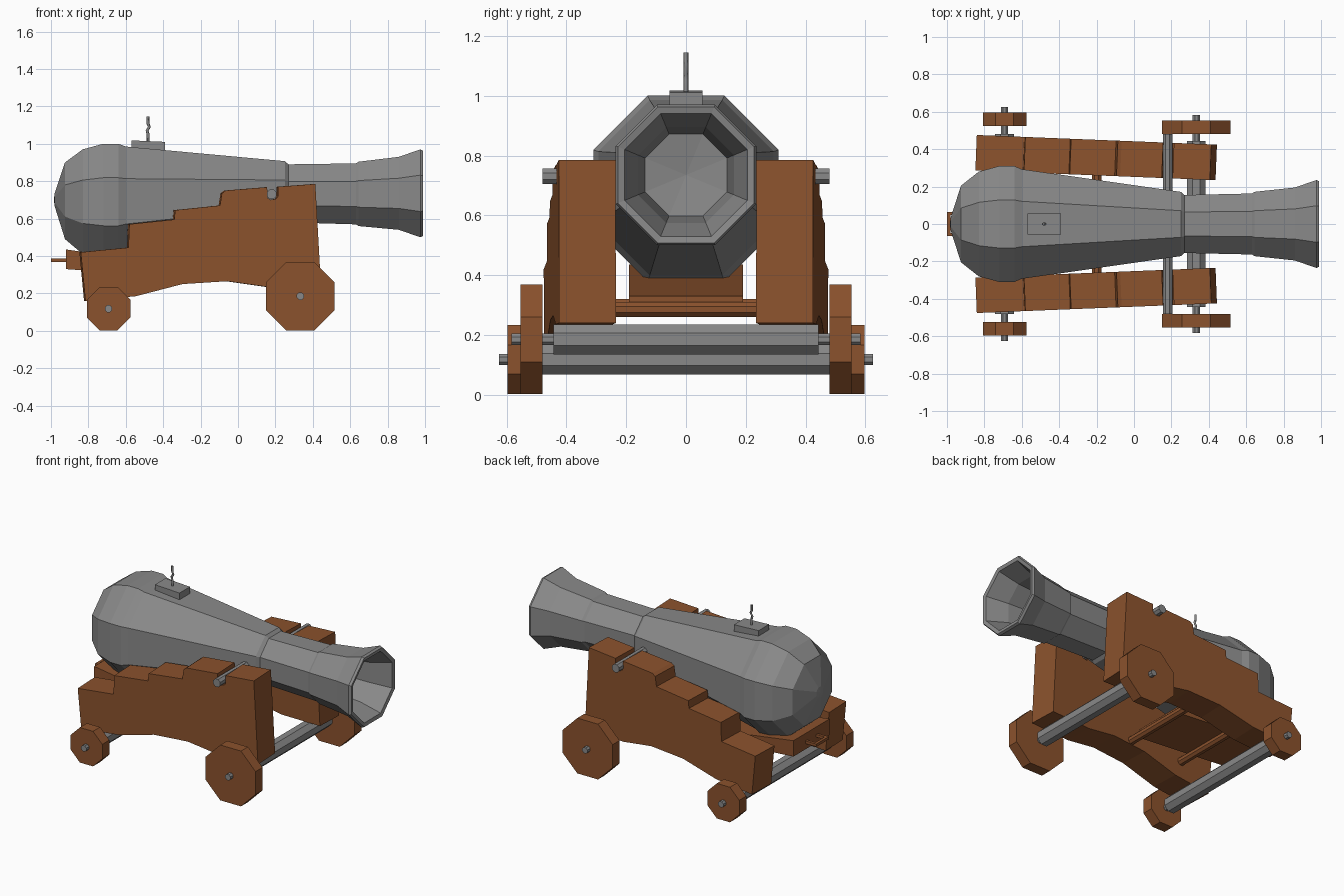
import bpy, bmesh, math
from mathutils import Matrix, Vector

if "Cube" in bpy.data.objects:
    bpy.data.objects.remove(bpy.data.objects["Cube"], do_unlink=True)


def material(name, color):
    m = bpy.data.materials.new(name)
    m.use_nodes = True
    m.diffuse_color = color
    m.node_tree.nodes["Principled BSDF"].inputs["Base Color"].default_value = color
    return m


IRON = material("iron grey", (0.25, 0.25, 0.25, 1))
WOOD = material("brown wood", (0.26, 0.085, 0.026, 1))


def finish(name, bm, mat):
    bmesh.ops.recalc_face_normals(bm, faces=bm.faces)
    mesh = bpy.data.meshes.new(name)
    bm.to_mesh(mesh)
    bm.free()
    mesh.materials.append(mat)
    obj = bpy.data.objects.new(name, mesh)
    bpy.context.collection.objects.link(obj)
    return obj


def prism(name, outline, y0, y1, mat, matrix=None):
    """Extrude an x-z outline from y0 to y1."""
    bm = bmesh.new()
    face = bm.faces.new([bm.verts.new((x, y0, z)) for x, z in outline])
    ext = bmesh.ops.extrude_face_region(bm, geom=[face])
    moved = [v for v in ext["geom"] if isinstance(v, bmesh.types.BMVert)]
    bmesh.ops.translate(bm, verts=moved, vec=(0, y1 - y0, 0))
    if matrix:
        bmesh.ops.transform(bm, matrix=matrix, verts=bm.verts)
    return finish(name, bm, mat)


def octagon(r):
    """Flat-topped octagon with r measured to the flats."""
    c = r / math.cos(math.pi / 8)
    return [(c * math.cos((i + 0.5) * math.pi / 4), c * math.sin((i + 0.5) * math.pi / 4))
            for i in range(8)]


def rod(name, x, z, r, y0, y1, mat):
    return prism(name, [(x + a, z + b) for a, b in octagon(r)], y0, y1, mat)


# Barrel: octagonal rings (x, centre height, radius), outside then into the bore
rings = [(-0.98, 0.70, 0.035), (-0.925, 0.695, 0.205), (-0.83, 0.69, 0.28),
         (-0.72, 0.69, 0.31), (-0.64, 0.69, 0.31), (-0.60, 0.692, 0.293),
         (0.25, 0.735, 0.172), (0.27, 0.735, 0.155), (0.63, 0.732, 0.163),
         (0.645, 0.732, 0.172), (0.86, 0.735, 0.195), (0.975, 0.735, 0.235),
         (0.99, 0.735, 0.228), (0.985, 0.735, 0.205), (0.85, 0.735, 0.16),
         (0.62, 0.735, 0.137)]
bm = bmesh.new()
loops = [[bm.verts.new((x, a, z + b)) for a, b in octagon(r)] for x, z, r in rings]
for p, q in zip(loops, loops[1:]):
    for i in range(8):
        j = (i + 1) % 8
        bm.faces.new((p[i], p[j], q[j], q[i]))
for loop, tip in ((loops[0], (-0.985, 0, 0.70)), (loops[-1], (0.60, 0, 0.735))):
    v = bm.verts.new(tip)
    for i in range(8):
        bm.faces.new((loop[i], loop[(i + 1) % 8], v))
finish("barrel", bm, IRON)

# Vent plate and wavy fuse on the breech
prism("vent_plate", [(-0.57, 0.96), (-0.39, 0.95), (-0.39, 1.01), (-0.57, 1.018)],
      -0.055, 0.055, IRON)
curve = bpy.data.curves.new("fuse", "CURVE")
curve.dimensions = "3D"
curve.bevel_depth = 0.008
curve.bevel_resolution = 0
curve.use_fill_caps = True
line = curve.splines.new("POLY")
line.points.add(5)
for p, (x, z) in zip(line.points, [(-0.48, 1.0), (-0.48, 1.05), (-0.486, 1.07),
                                   (-0.474, 1.09), (-0.482, 1.11), (-0.482, 1.145)]):
    p.co = (x, 0, z, 1)
fuse = bpy.data.objects.new("fuse", curve)
curve.materials.append(IRON)
bpy.context.collection.objects.link(fuse)

# Trunnion bar through the barrel
rod("trunnion", 0.18, 0.73, 0.026, -0.48, 0.48, IRON)

# Stepped carriage cheeks, splayed toward the rear
cheek = [(-0.845, 0.42), (-0.59, 0.445), (-0.585, 0.57), (-0.345, 0.595), (-0.34, 0.645),
         (-0.10, 0.67), (-0.09, 0.735), (-0.07, 0.75), (0.152, 0.768), (0.155, 0.71),
         (0.17, 0.70), (0.20, 0.705), (0.21, 0.72), (0.21, 0.77), (0.41, 0.785),
         (0.44, 0.24), (0.15, 0.235), (-0.06, 0.265), (-0.30, 0.25), (-0.55, 0.185),
         (-0.82, 0.16)]
for side, label in ((1, "back"), (-1, "front")):
    place = Matrix.Translation(Vector((0, side * 0.347, 0))) @ Matrix.Rotation(
        -side * math.radians(2.3), 4, "Z")
    prism(label + "_cheek", cheek, -0.095, 0.095, WOOD, place)

# Bed plank with its cross rods
prism("bed_plank", [(-0.92, 0.435), (-0.92, 0.33), (-0.20, 0.275), (-0.20, 0.33)],
      -0.19, 0.19, WOOD)
rod("bed_front_rod", -0.20, 0.285, 0.025, -0.28, 0.28, WOOD)
rod("bed_rear_rod", -0.60, 0.295, 0.025, -0.30, 0.30, WOOD)

# Pull handle loop at the rear
prism("handle_grip", [(-1.0, 0.368), (-0.982, 0.368), (-0.982, 0.386), (-1.0, 0.386)],
      -0.065, 0.065, WOOD)
for side in (1, -1):
    prism("handle_arm", [(-1.0, 0.368), (-0.91, 0.368), (-0.91, 0.386), (-1.0, 0.386)],
          side * 0.065, side * 0.047, WOOD)

# Axles with thin ends, and octagonal wheels
for label, x, z, thick, r, beam, tip, inner, outer in (
        ("front", 0.333, 0.185, 0.05, 0.183, 0.443, 0.583, 0.48, 0.553),
        ("rear", -0.692, 0.118, 0.05, 0.116, 0.48, 0.625, 0.523, 0.597)):
    rod(label + "_axle", x, z, thick, -beam, beam, IRON)
    rod(label + "_axle_pin", x, z, 0.019, -tip, tip, IRON)
    for side in (1, -1):
        rod(label + "_wheel", x, z, r, side * inner, side * outer, WOOD)
